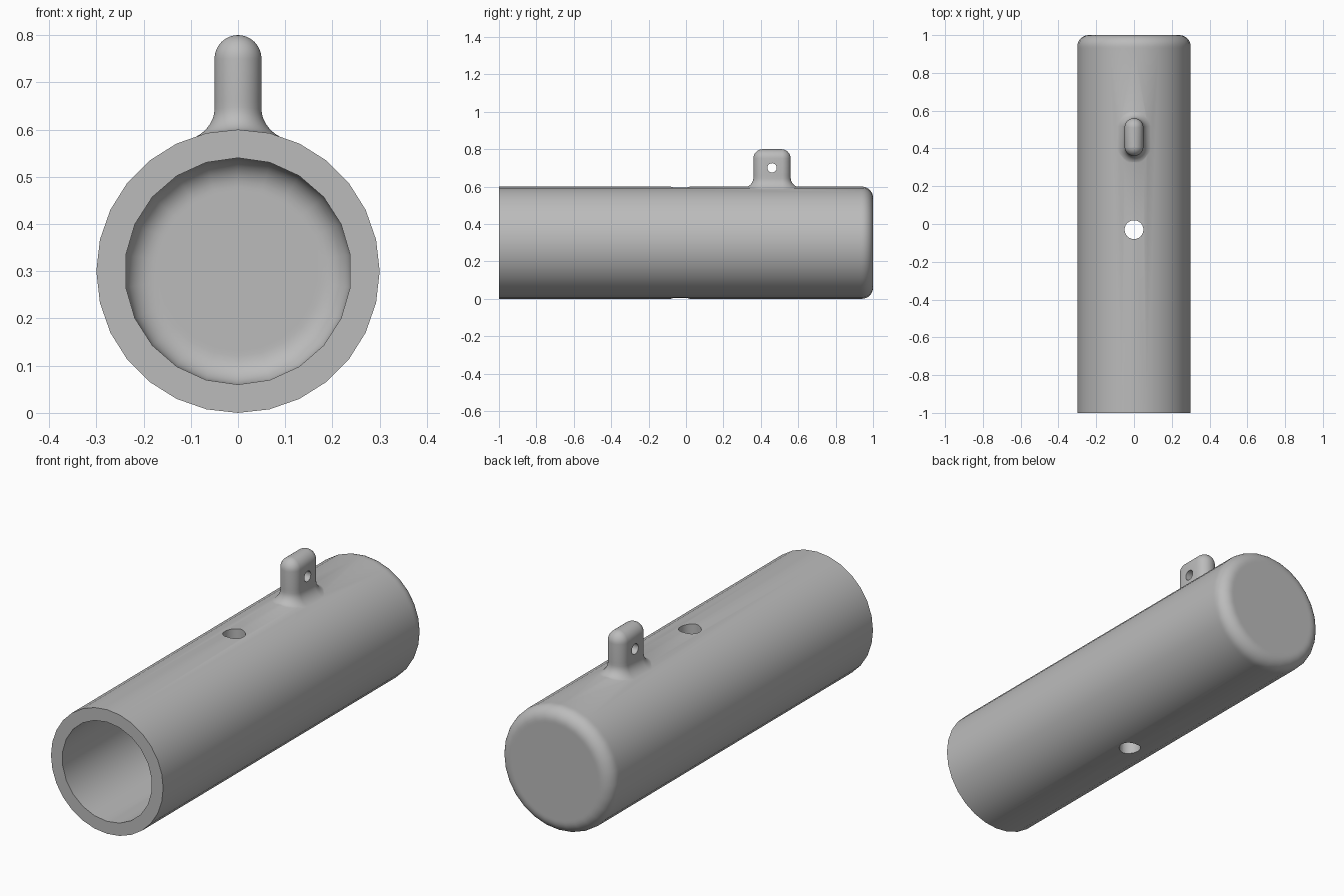
import bpy, bmesh
from math import sin, cos, pi, sqrt, radians

cube = bpy.data.objects.get("Cube")
if cube:
    bpy.data.objects.remove(cube, do_unlink=True)

R, BORE, FILLET, AXIS_Z = 0.30, 0.24, 0.06, 0.30
LUG_Y, LUG_R, LUG_TOP = 0.46, 0.05, 0.80

grey = bpy.data.materials.new("plain grey")
grey.use_nodes = True
grey.diffuse_color = (0.5, 0.5, 0.5, 1)
grey.node_tree.nodes["Principled BSDF"].inputs["Base Color"].default_value = (0.5, 0.5, 0.5, 1)


def loft(name, rings):
    """Skin a closed solid through rings of equal point count."""
    bm = bmesh.new()
    loops = [[bm.verts.new(p) for p in ring] for ring in rings]
    n = len(loops[0])
    for a, b in zip(loops, loops[1:]):
        for i in range(n):
            j = (i + 1) % n
            bm.faces.new((a[i], a[j], b[j], b[i]))
    bm.faces.new(loops[0])
    bm.faces.new(loops[-1])
    bmesh.ops.recalc_face_normals(bm, faces=bm.faces)
    mesh = bpy.data.meshes.new(name)
    bm.to_mesh(mesh)
    bm.free()
    obj = bpy.data.objects.new(name, mesh)
    bpy.context.collection.objects.link(obj)
    mesh.materials.append(grey)
    return obj


def revolve(name, profile, sides):
    """Turn (radius, y) points about the tube axis."""
    angles = [2 * pi * i / sides for i in range(sides)]
    return loft(name, [[(r * sin(a), y, AXIS_Z + r * cos(a)) for a in angles]
                       for r, y in profile])


def rounded_end(radius, y_start, y_end):
    """Profile of a cylinder whose far end has a rounded edge."""
    arc = [(radius - FILLET * (1 - cos(t)), y_end - FILLET * (1 - sin(t)))
           for t in (pi / 2 * k / 8 for k in range(9))]
    return ([(radius, y_start), (radius, y_end - FILLET - 0.01)] + arc
            + [(radius - FILLET - 0.01, y_end)])


def pin(name, radius, depth, location, rotation=(0, 0, 0)):
    bpy.ops.mesh.primitive_cylinder_add(vertices=24, radius=radius, depth=depth,
                                        location=location, rotation=rotation)
    obj = bpy.context.object
    obj.name = name
    obj.data.materials.append(grey)
    return obj


def activate(obj):
    bpy.ops.object.select_all(action='DESELECT')
    obj.select_set(True)
    bpy.context.view_layer.objects.active = obj


def combine(target, tool, operation='DIFFERENCE'):
    activate(target)
    mod = target.modifiers.new(operation, 'BOOLEAN')
    mod.operation, mod.object, mod.solver = operation, tool, 'EXACT'
    bpy.ops.object.modifier_apply(modifier=mod.name)
    bpy.data.objects.remove(tool, do_unlink=True)


# Lug: stadium outlines stacked from a flared foot to a rounded top
def lug_ring(radius, height, on_tube):
    ring = []
    for i in range(32):
        a = 2 * pi * (i + 0.5) / 32
        x = radius * cos(a)
        y = LUG_Y + radius * sin(a) + (LUG_R if sin(a) > 0 else -LUG_R)
        base = AXIS_Z + sqrt(R * R - x * x) if on_tube else 0
        ring.append((x, y, base + height))
    return ring


quarter = [pi / 2 * k / 8 for k in range(9)]
rings = [lug_ring(0.1, -0.03, True)]
rings += [lug_ring(0.1 - 0.05 * sin(t), 0.05 * (1 - cos(t)) - 0.003, True) for t in quarter]
rings += [lug_ring(LUG_R, 0.66, False)]
rings += [lug_ring(max(LUG_R * cos(t), 0.001), LUG_TOP - LUG_R * (1 - sin(t)), False)
          for t in quarter]
lug = loft("lug", rings)
combine(lug, pin("lug_hole_cutter", 0.025, 0.3, (0, LUG_Y, 0.70), (0, pi / 2, 0)))

# Tube: rounded closed back, open front, lug joined on top
tube = revolve("tube", rounded_end(R, -1, 1), 28)
combine(tube, lug, 'UNION')
tube.name = "tube_with_lug"

# Bore and the cross hole through both walls
combine(tube, revolve("bore_cutter", rounded_end(BORE, -1.1, 0.94), 22))
combine(tube, pin("cross_hole_cutter", 0.05, 1.0, (0, -0.03, AXIS_Z)))

activate(tube)
bpy.ops.object.shade_smooth_by_angle(angle=radians(35))
